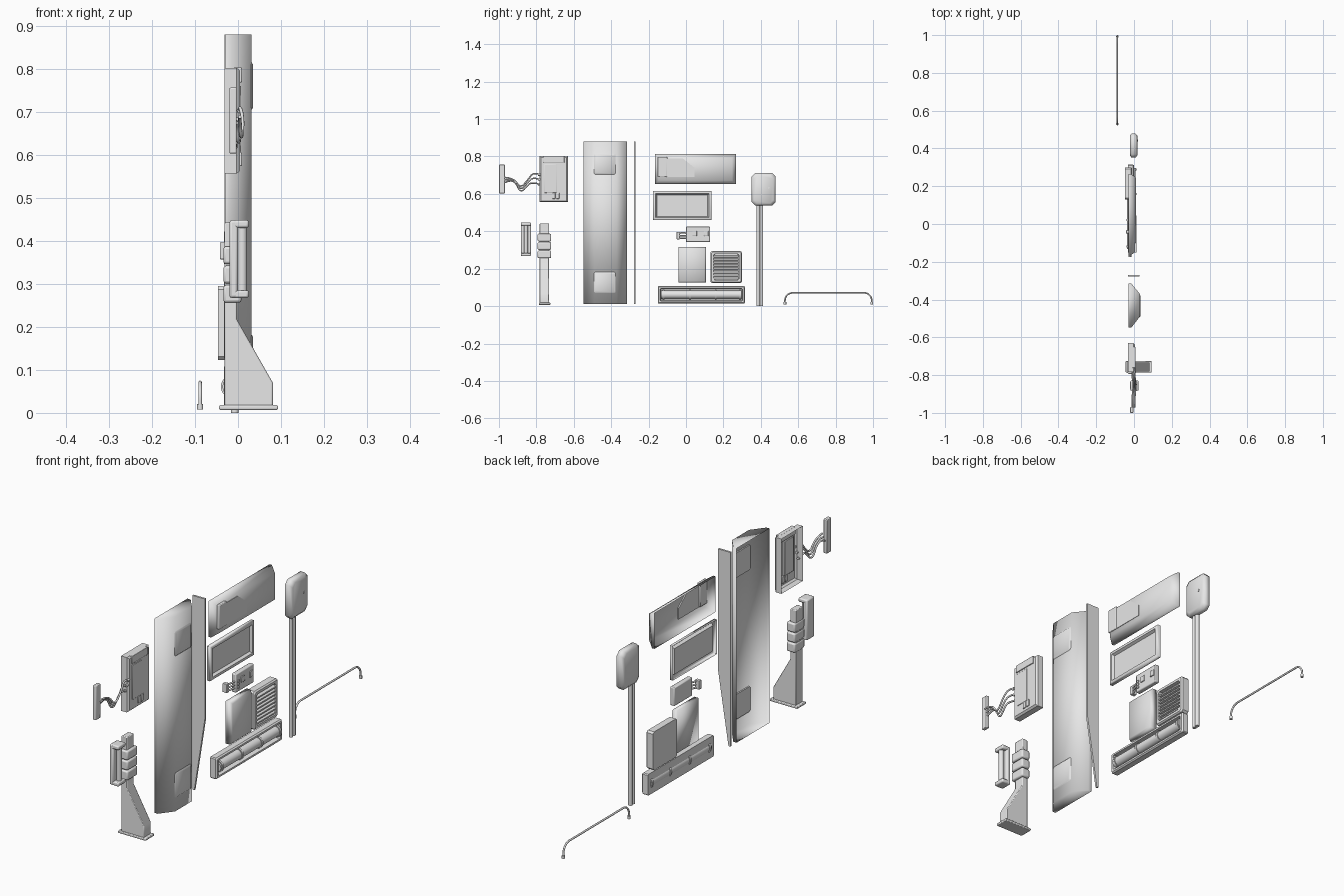
import bpy, bmesh, math
from mathutils import Vector

cube = bpy.data.objects.get("Cube")
if cube:
    bpy.data.objects.remove(cube, do_unlink=True)

grey = bpy.data.materials.new("light_grey")
grey.use_nodes = True
grey.diffuse_color = (0.8, 0.8, 0.8, 1)
grey.node_tree.nodes["Principled BSDF"].inputs["Base Color"].default_value = (0.8, 0.8, 0.8, 1)


def finish(name, bm, smooth=30, bevel=0):
    """Turn a bmesh into an object; smooth is the sharp edge angle in degrees."""
    bmesh.ops.recalc_face_normals(bm, faces=bm.faces)
    mesh = bpy.data.meshes.new(name)
    bm.to_mesh(mesh)
    bm.free()
    mesh.materials.append(grey)
    obj = bpy.data.objects.new(name, mesh)
    bpy.context.collection.objects.link(obj)
    if bevel:
        mod = obj.modifiers.new("bevel", "BEVEL")
        mod.width, mod.segments, mod.limit_method = bevel, 2, "ANGLE"
    bpy.ops.object.select_all(action="DESELECT")
    bpy.context.view_layer.objects.active = obj
    obj.select_set(True)
    if smooth >= 180:
        bpy.ops.object.shade_smooth()
    else:
        bpy.ops.object.shade_smooth_by_angle(angle=math.radians(smooth))
    return obj


def box(name, x, y, z, bevel=0):
    bm = bmesh.new()
    bmesh.ops.create_cube(bm, size=1)
    for v in bm.verts:
        v.co = [r[0] + (c + 0.5) * (r[1] - r[0]) for c, r in zip(v.co, (x, y, z))]
    return finish(name, bm, bevel=bevel)


def stack(name, y, z, rings, corner=0, back=True, smooth=30):
    """Loft rectangles along x; each ring is (x, inset)."""
    bm = bmesh.new()
    loops = []
    for x, inset in rings:
        y0, y1, z0, z1 = y[0] + inset, y[1] - inset, z[0] + inset, z[1] - inset
        c = corner
        if c:
            pts = [(y0 + c, z0), (y1 - c, z0), (y1, z0 + c), (y1, z1 - c),
                   (y1 - c, z1), (y0 + c, z1), (y0, z1 - c), (y0, z0 + c)]
        else:
            pts = [(y0, z0), (y1, z0), (y1, z1), (y0, z1)]
        loops.append([bm.verts.new((x, *p)) for p in pts])
    for a, b in zip(loops, loops[1:]):
        for i in range(len(a)):
            j = (i + 1) % len(a)
            bm.faces.new((a[i], a[j], b[j], b[i]))
    bm.faces.new(loops[-1])
    if back:
        bm.faces.new(loops[0])
    return finish(name, bm, smooth)


def prism(name, pts, direction, open_edge=False, smooth=30, bevel=0):
    """Extrude a closed outline; open_edge leaves out the last side."""
    bm = bmesh.new()
    a = [bm.verts.new(p) for p in pts]
    b = [bm.verts.new(Vector(p) + Vector(direction)) for p in pts]
    bm.faces.new(a)
    bm.faces.new(b)
    n = len(a)
    for i in range(n - 1 if open_edge else n):
        j = (i + 1) % n
        bm.faces.new((a[i], a[j], b[j], b[i]))
    return finish(name, bm, smooth, bevel)


def rod(name, start, end, radius, sides=16):
    start, end = Vector(start), Vector(end)
    bm = bmesh.new()
    bmesh.ops.create_cone(bm, cap_ends=True, segments=sides, radius1=radius,
                          radius2=radius, depth=(end - start).length)
    turn = (end - start).to_track_quat("Z", "Y")
    for v in bm.verts:
        v.co = turn @ v.co + (start + end) / 2
    return finish(name, bm, 50)


def tube(name, pts, radius, kind="NURBS"):
    curve = bpy.data.curves.new(name, "CURVE")
    curve.dimensions = "3D"
    curve.bevel_depth, curve.bevel_resolution, curve.resolution_u = radius, 2, 6
    curve.use_fill_caps = True
    line = curve.splines.new(kind)
    line.points.add(len(pts) - 1)
    for p, co in zip(line.points, pts):
        p.co = (*co, 1)
    if kind == "NURBS":
        line.order_u, line.use_endpoint_u = 3, True
    curve.materials.append(grey)
    obj = bpy.data.objects.new(name, curve)
    bpy.context.collection.objects.link(obj)


# Cable plate, three sagging cables and the open-backed junction box
box("cable_plate", (-0.02, -0.003), (-1, -0.968), (0.603, 0.756), 0.003)
for i in range(3):
    x, dz = -0.01 + 0.007 * i, 0.014 * i
    tube(f"cable_{i}", [(x, -0.97, 0.66 + dz), (x, -0.92, 0.685), (x + 0.004, -0.885, 0.60 + dz),
                        (x + 0.008, -0.84, 0.655 + dz), (x, -0.815, 0.66 + 2 * dz),
                        (x, -0.78, 0.652 + 1.8 * dz)], 0.004)
    rod(f"cable_socket_{i}", (x, -0.79, 0.652 + 1.8 * dz), (x, -0.777, 0.652 + 1.8 * dz), 0.006)
stack("junction_box", (-0.783, -0.631), (0.556, 0.802),
      [(-0.031, 0), (-0.003, 0), (0.005, 0.007)], back=False)
box("junction_tab", (-0.01, 0.009), (-0.762, -0.65), (0.768, 0.8025), 0.002)
box("junction_door", (-0.005, 0.0075), (-0.757, -0.692), (0.605, 0.76), 0.002)
for i in range(2):
    y = -0.717 + 0.022 * i
    box(f"junction_button_{i}", (-0.002, 0.009), (y, y + 0.018), (0.574, 0.605), 0.002)

# Grip: back plate, two end caps and the bar between them
box("grip_back", (-0.02, 0.0), (-0.882, -0.829), (0.267, 0.448), 0.006)
for name, z in (("lower", (0.267, 0.285)), ("upper", (0.43, 0.448))):
    box(f"grip_{name}_cap", (-0.01, 0.025), (-0.882, -0.829), z, 0.005)
rod("grip_bar", (0.01, -0.8555, 0.275), (0.01, -0.8555, 0.44), 0.011)

# Support leg with flared foot, base plate and three clamps
leg = [(-0.031, 0.015), (0.081, 0.015), (0.081, 0.07), (-0.003, 0.218), (-0.003, 0.443), (-0.031, 0.443)]
prism("support_leg", [(x, -0.782, z) for x, z in leg], (0, 0.05, 0), bevel=0.003)
box("leg_base", (-0.044, 0.093), (-0.787, -0.725), (0.007, 0.018), 0.003)
for i in range(3):
    z = 0.256 + 0.045 * i
    box(f"leg_clamp_{i}", (-0.034, 0.008), (-0.793, -0.721), (z, z + 0.041), 0.006)

# Large open-backed wall panel with two pads
wall = [(-0.03, -0.549), (-0.014, -0.549), (0.031, -0.49), (0.031, -0.37), (-0.014, -0.315), (-0.03, -0.315)]
prism("wall_panel", [(x, y, 0.01) for x, y in wall], (0, 0, 0.87), open_edge=True, smooth=180)
for name, z in (("lower", (0.07, 0.182)), ("upper", (0.704, 0.815))):
    stack(f"{name}_pad", (-0.492, -0.376), z, [(0.025, 0), (0.031, 0), (0.035, 0.005)], corner=0.006)

# Tapered fin
fin = [(-0.031, 0.01), (-0.022, 0.01), (0.03, 0.34), (0.03, 0.88), (-0.031, 0.88)]
prism("tapered_fin", [(x, -0.278, z) for x, z in fin], (0, 0.009, 0))

# Upper panel with a slot cover and a clipped plate
stack("upper_panel", (-0.166, 0.266), (0.652, 0.812),
      [(-0.03, 0), (-0.018, 0), (0.01, 0.02)], back=False, smooth=180)
plate = [(-0.135, 0.69), (0.045, 0.69), (0.045, 0.74), (-0.018, 0.79), (-0.135, 0.79)]
prism("clipped_plate", [(0.005, y, z) for y, z in plate], (0.007, 0, 0))
box("slot_cover", (0.0, 0.014), (-0.152, -0.1), (0.69, 0.798), 0.003)

# Recessed screen
stack("screen", (-0.176, 0.136), (0.46, 0.615),
      [(-0.03, 0), (-0.016, 0), (-0.013, 0.004), (-0.013, 0.014), (-0.025, 0.02)],
      back=False, smooth=60)

# Small connector with plug plate and leads
box("connector_body", (-0.032, -0.01), (0.0, 0.128), (0.342, 0.425), 0.004)
box("connector_plate", (-0.042, -0.02), (-0.05, -0.033), (0.357, 0.397), 0.002)
for i in range(3):
    z = 0.362 + 0.014 * i
    tube(f"connector_lead_{i}", [(-0.025, -0.036, z), (-0.018, -0.018, z + 0.003), (-0.018, 0.004, z)], 0.004)
    rod(f"connector_socket_{i}", (-0.012, 0.016, z), (-0.006, 0.016, z), 0.006)
for i in range(2):
    box(f"connector_tab_{i}", (-0.012, -0.006), (0.034 + 0.062 * i, 0.058 + 0.062 * i), (0.375, 0.402), 0.002)

# Plain cushion and louvred vent
stack("cushion", (-0.041, 0.107), (0.126, 0.316),
      [(-0.033, 0), (-0.012, 0), (-0.003, 0.008)], smooth=180)
stack("vent_frame", (0.13, 0.3), (0.123, 0.295),
      [(-0.047, 0), (-0.016, 0), (-0.01, 0.005), (-0.01, 0.016), (-0.026, 0.017)], corner=0.008)
for i in range(8):
    z = 0.146 + 0.0163 * i
    slat = [(-0.027, z), (-0.012, z - 0.003), (-0.012, z + 0.003), (-0.027, z + 0.012)]
    prism(f"vent_slat_{i}", [(x, 0.148, h) for x, h in slat], (0, 0.134, 0))

# Long lamp bar: tray, tube and bands
stack("lamp_tray", (-0.151, 0.315), (0.013, 0.108),
      [(-0.032, 0), (-0.006, 0), (0.0, 0.005), (0.0, 0.013), (-0.02, 0.016)], corner=0.004)
rod("lamp_tube", (-0.014, -0.133, 0.061), (-0.014, 0.297, 0.061), 0.022, 24)
for i, y in enumerate((-0.125, 0.016, 0.154, 0.284)):
    rod(f"lamp_band_{i}", (-0.014, y, 0.061), (-0.014, y + 0.01, 0.061), 0.026, 24)

# Meter box on a twin post
stack("meter_box", (0.351, 0.479), (0.538, 0.711),
      [(-0.022, 0.012), (-0.013, 0), (0.008, 0), (0.018, 0.012)], corner=0.018, smooth=180)
rod("meter_knob", (0.012, 0.443, 0.632), (0.0205, 0.443, 0.632), 0.005)
for i in range(2):
    y = 0.386 + 0.018 * i
    rod(f"post_{i}", (-0.0075, y, 0), (-0.0075, y, 0.55), 0.009)

# Thin rail with bent ends and feet
bend = [(0.041 * math.cos(a), 0.041 * math.sin(a)) for a in [math.pi * i / 16 for i in range(9)]]
right = [(-0.088, 0.952 + c, 0.03 + s) for c, s in bend]
left = [(x, 1.522 - y, z) for x, y, z in reversed(right)]
tube("rail", [(-0.088, 0.993, 0.01)] + right + left + [(-0.088, 0.529, 0.01)], 0.0042, "POLY")
for i, y in enumerate((0.529, 0.993)):
    rod(f"rail_foot_{i}", (-0.088, y, 0.008), (-0.088, y, 0.021), 0.007)
